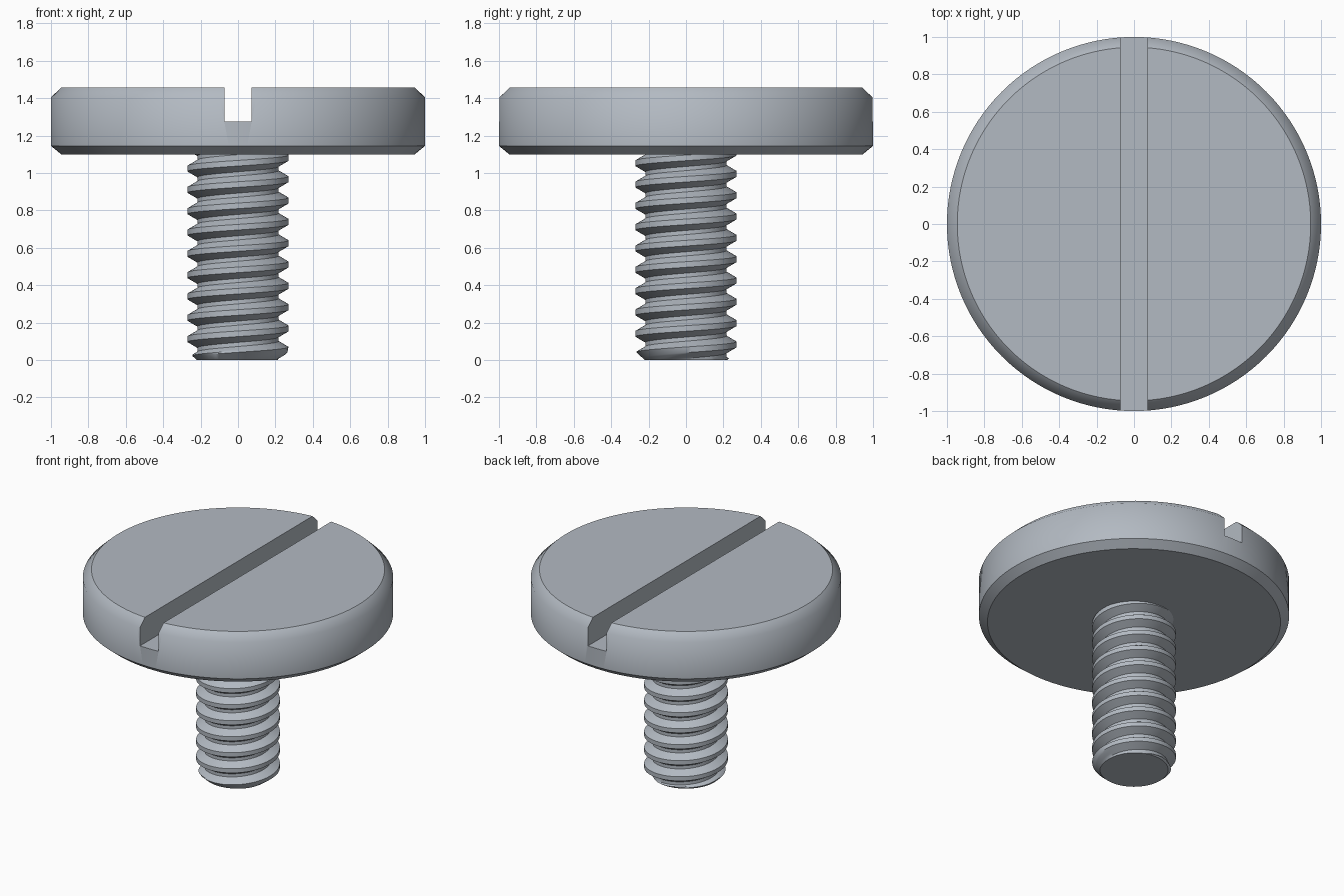
import bpy, bmesh, math
from mathutils import Vector

if "Cube" in bpy.data.objects:
    bpy.data.objects.remove(bpy.data.objects["Cube"])

steel = bpy.data.materials.new("steel grey")
steel.diffuse_color = (0.45, 0.49, 0.54, 1)
steel.use_nodes = True
steel.node_tree.nodes["Principled BSDF"].inputs["Base Color"].default_value = steel.diffuse_color


def finish(bm, name, sharp):
    """Turn a bmesh into an object, smooth except at edges picked by the rule."""
    bmesh.ops.recalc_face_normals(bm, faces=bm.faces)
    for f in bm.faces:
        f.smooth = True
    for e in bm.edges:
        e.smooth = not sharp(e)
    me = bpy.data.meshes.new(name)
    bm.to_mesh(me)
    bm.free()
    me.materials.append(steel)
    ob = bpy.data.objects.new(name, me)
    bpy.context.collection.objects.link(ob)
    return ob


def flat_rim(e):
    """Sharp around horizontal faces and at steep corners."""
    if len(e.link_faces) != 2:
        return True
    a, b = (f.normal for f in e.link_faces)
    return a.angle(b, 0) > math.radians(50) or (abs(a.z) > 0.99) != (abs(b.z) > 0.99)


# Head: chamfered disc turned from a profile
SIDES = 128
bm = bmesh.new()
rings = []
for r, z in [(0.945, 1.1), (1.0, 1.145), (1.0, 1.405), (0.945, 1.457)]:
    rings.append([bm.verts.new((r * math.cos(2 * math.pi * i / SIDES),
                                r * math.sin(2 * math.pi * i / SIDES), z)) for i in range(SIDES)])
for lo, hi in zip(rings, rings[1:]):
    for i in range(SIDES):
        j = (i + 1) % SIDES
        bm.faces.new((lo[i], lo[j], hi[j], hi[i]))
bm.faces.new(rings[0])
bm.faces.new(rings[-1])
head = finish(bm, "screw_head", flat_rim)

# Screwdriver slot cut across the head
bpy.ops.mesh.primitive_cube_add(size=1, location=(0, 0, 1.475))
cutter = bpy.context.object
cutter.name = "slot_cutter"
cutter.scale = (0.146, 2.4, 0.4)
cutter.data.materials.append(steel)
cutter.hide_render = True
bpy.context.view_layer.objects.active = head
mod = head.modifiers.new("slot", 'BOOLEAN')
mod.operation = 'DIFFERENCE'
mod.solver = 'EXACT'
mod.object = cutter
bpy.ops.object.modifier_apply(modifier=mod.name)
bpy.data.objects.remove(cutter)
bm = bmesh.new()
bm.from_mesh(head.data)
bpy.data.objects.remove(head)
finish(bm, "screw_head", flat_rim)

# Threaded shank: helical sheet swept from one trapezoid tooth
PITCH, MAJOR, MINOR, STEPS = 0.114, 0.27, 0.217, 64
CREST, FLANK = 0.015, 0.031          # half crest width, flank width
heights = [-CREST, CREST]
heights += [CREST + FLANK * k / 4 for k in range(1, 5)]
heights += [PITCH - CREST - FLANK + FLANK * k / 4 for k in range(4)]
samples = [0.055 + PITCH * t + h for t in range(-3, 12) for h in heights]


def radius(h):
    d = abs((h - 0.055 + PITCH / 2) % PITCH - PITCH / 2)
    return MAJOR - (MAJOR - MINOR) * min(1, max(0, (d - CREST) / FLANK))


bm = bmesh.new()
columns = []
for i in range(STEPS + 1):
    a = 2 * math.pi * i / STEPS
    column = []
    for h in samples:
        z = h + PITCH * i / STEPS
        r = max(0.1, min(radius(h), 0.22 + z * 1.1))   # end chamfer
        column.append(bm.verts.new((r * math.cos(a), r * math.sin(a), z)))
    columns.append(column)
for c0, c1 in zip(columns, columns[1:]):
    for k in range(len(samples) - 1):
        bm.faces.new((c0[k], c1[k], c1[k + 1], c0[k + 1]))
bmesh.ops.remove_doubles(bm, verts=bm.verts, dist=0.0004)

# Trim the shank flat at both ends and cap it
for z, n in ((0, -1), (1.11, 1)):
    bmesh.ops.bisect_plane(bm, geom=bm.verts[:] + bm.edges[:] + bm.faces[:], dist=1e-6,
                           plane_co=Vector((0, 0, z)), plane_no=Vector((0, 0, n)), clear_outer=True)
    rim = [e for e in bm.edges if e.is_boundary and all(abs(v.co.z - z) < 1e-4 for v in e.verts)]
    bmesh.ops.holes_fill(bm, edges=rim, sides=0)


def thread_edge(e):
    if len(e.link_faces) != 2:
        return True
    return e.calc_face_angle(0) > math.radians(35)


finish(bm, "threaded_shank", thread_edge)
